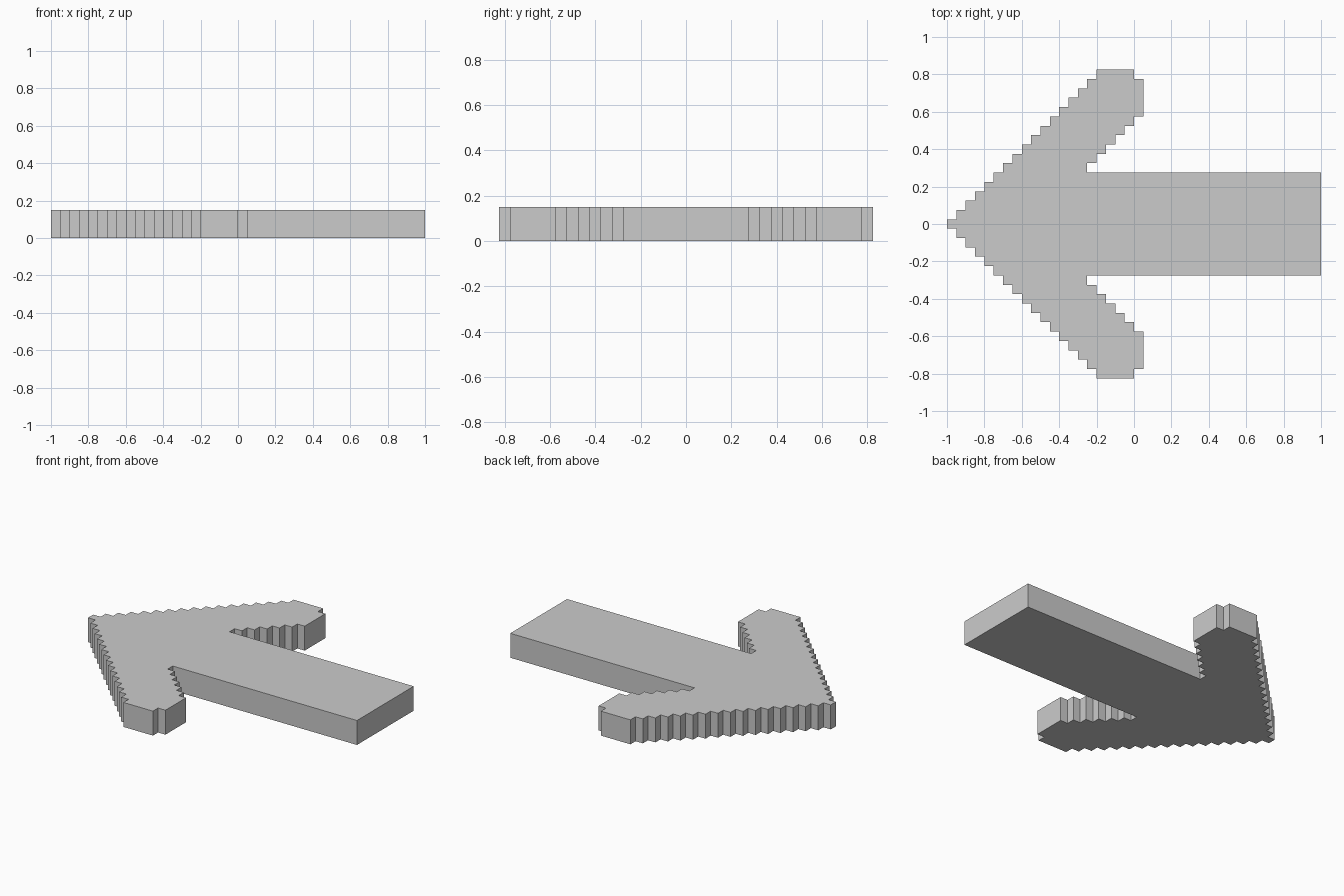
import bpy
import bmesh

if "Cube" in bpy.data.objects:
    bpy.data.objects.remove(bpy.data.objects["Cube"])

STEP = 0.05
HEIGHT = 0.15

# Upper half of the outline, from the tip round to the end of the shaft
half = []
for k in range(16):                      # stepped outer edge of the head
    x, y = -1 + STEP * k, 0.025 + STEP * k
    half += [(x, y), (x + STEP, y)]
half += [(-0.2, 0.825), (0, 0.825), (0, 0.775), (0.05, 0.775)]  # barb end
for k in range(6):                       # stepped inner edge of the barb
    x, y = 0.05 - STEP * k, 0.575 - STEP * k
    half += [(x, y), (x - STEP, y)]
half += [(-0.25, 0.275), (1, 0.275)]     # shaft

# Mirror to the lower half and extrude
outline = half + [(x, -y) for x, y in reversed(half)]
bm = bmesh.new()
base = bm.faces.new([bm.verts.new((x, y, 0)) for x, y in outline])
top = bmesh.ops.extrude_face_region(bm, geom=[base], use_keep_orig=True)
for v in top["geom"]:
    if isinstance(v, bmesh.types.BMVert):
        v.co.z = HEIGHT
bmesh.ops.recalc_face_normals(bm, faces=bm.faces)

mesh = bpy.data.meshes.new("stepped_arrow")
bm.to_mesh(mesh)
bm.free()
arrow = bpy.data.objects.new("stepped_arrow", mesh)
bpy.context.collection.objects.link(arrow)
